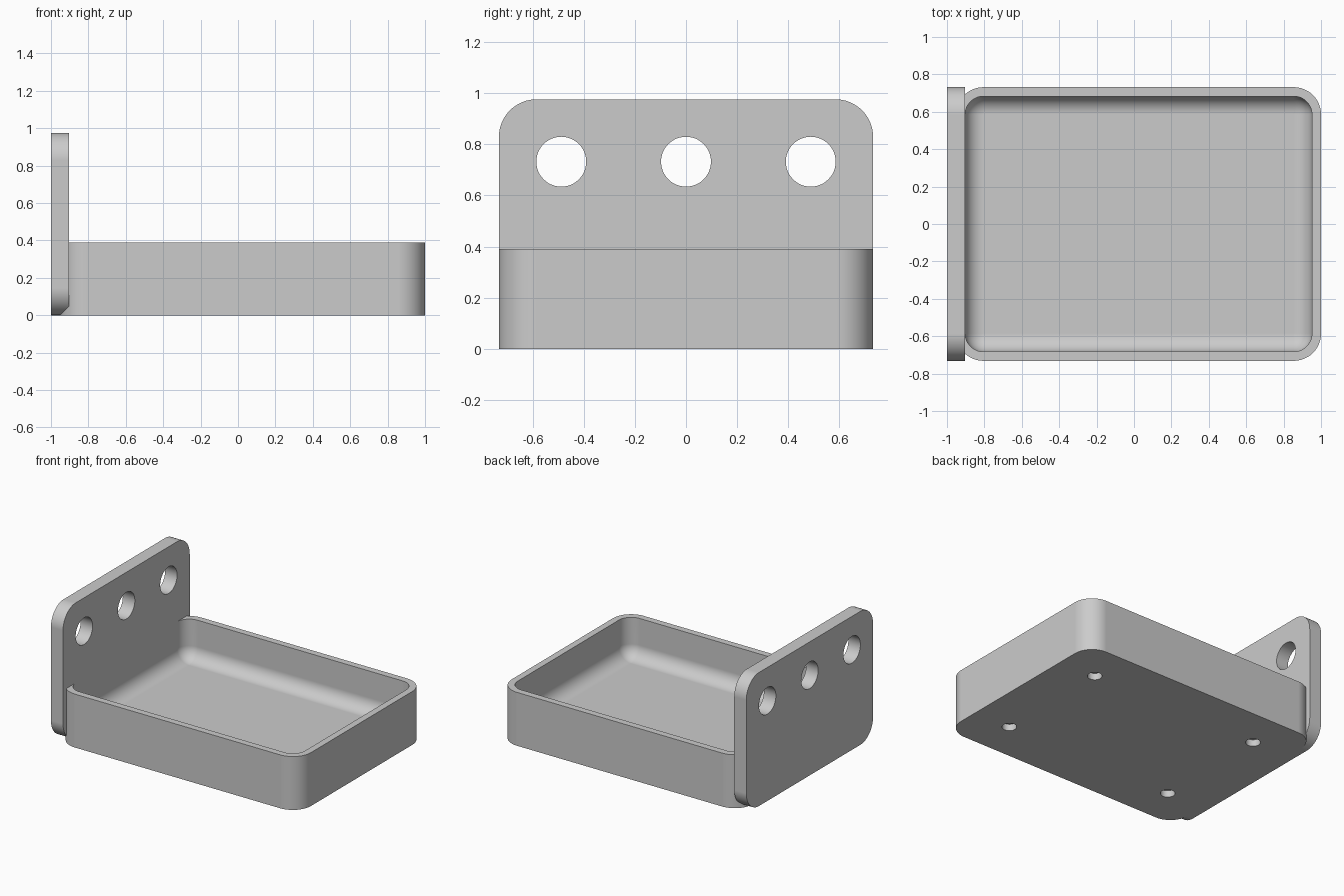
import bpy, bmesh
from math import sin, cos, pi
from mathutils import Matrix

if "Cube" in bpy.data.objects:
    bpy.data.objects.remove(bpy.data.objects["Cube"], do_unlink=True)

U = 2 / 41                      # one design unit: the model is 41 long
SEG = 12                        # segments per rounded corner

grey = bpy.data.materials.new("light grey")
grey.use_nodes = True
grey.diffuse_color = (0.6, 0.6, 0.6, 1)
grey.node_tree.nodes["Principled BSDF"].inputs["Base Color"].default_value = (0.6, 0.6, 0.6, 1)


def rounded_rect(hx, hy, r):
    """Counter-clockwise outline of a rectangle with rounded corners."""
    pts = []
    for k, (sx, sy) in enumerate([(1, 1), (-1, 1), (-1, -1), (1, -1)]):
        for i in range(SEG + 1):
            a = (k + i / SEG) * pi / 2
            pts.append((sx * (hx - r) + r * cos(a), sy * (hy - r) + r * sin(a)))
    return pts


def loft(name, sections, matrix):
    """Skin a stack of (half x, half y, radius, z) sections and cap the ends."""
    bm = bmesh.new()
    rings = [[bm.verts.new((x, y, z)) for x, y in rounded_rect(hx, hy, r)]
             for hx, hy, r, z in sections]
    n = len(rings[0])
    for a, b in zip(rings, rings[1:]):
        for i in range(n):
            j = (i + 1) % n
            bm.faces.new((a[i], a[j], b[j], b[i]))
    bm.faces.new(rings[0][::-1])
    bm.faces.new(rings[-1])
    bmesh.ops.remove_doubles(bm, verts=bm.verts, dist=1e-4)
    bmesh.ops.recalc_face_normals(bm, faces=bm.faces)
    bm.transform(matrix)
    mesh = bpy.data.meshes.new(name)
    bm.to_mesh(mesh)
    bm.free()
    mesh.materials.append(grey)
    obj = bpy.data.objects.new(name, mesh)
    bpy.context.collection.objects.link(obj)
    return obj


def drill(obj, centres, radius, depth, axis_rotation):
    """Cut round holes into obj with one hidden cutter."""
    bm = bmesh.new()
    for c in centres:
        bmesh.ops.create_cone(bm, cap_ends=True, segments=48, radius1=radius,
                              radius2=radius, depth=depth,
                              matrix=Matrix.Translation(c) @ axis_rotation)
    mesh = bpy.data.meshes.new(obj.name + "_hole_cutter")
    bm.to_mesh(mesh)
    bm.free()
    mesh.materials.append(grey)
    cutter = bpy.data.objects.new(mesh.name, mesh)
    bpy.context.collection.objects.link(cutter)
    cutter.hide_render = True
    cutter.hide_set(True)
    mod = obj.modifiers.new("holes", "BOOLEAN")
    mod.operation = "DIFFERENCE"
    mod.solver = "EXACT"
    mod.object = cutter
    # bake the holes in, then remove the cutter
    bpy.context.view_layer.objects.active = obj
    bpy.ops.object.modifier_apply(modifier=mod.name)
    bpy.data.objects.remove(cutter, do_unlink=True)


def finish(obj):
    """Smooth the rounds and keep the flats flat."""
    bpy.ops.object.select_all(action="DESELECT")
    obj.select_set(True)
    bpy.context.view_layer.objects.active = obj
    bpy.ops.object.shade_smooth_by_angle(angle=pi / 6)
    mod = obj.modifiers.new("flat faces", "WEIGHTED_NORMAL")
    mod.keep_sharp = True


# Tray: outer wall, rim, inner wall and filleted floor
tray_x = U / 2
hx, hy, height, fillet = 19.5 * U + U / 2, 15 * U, 8 * U, 2 * U
sections = [(hx, hy, 3 * U, 0), (hx, hy, 3 * U, height),
            (hx - U, hy - U, fillet, height)]
for i in range(SEG + 1):
    a = i / SEG * pi / 2
    inset = fillet * (1 - cos(a))
    sections.append((hx - U - inset, hy - U - inset, fillet - inset,
                     2 * U + fillet * (1 - sin(a))))
tray = loft("tray", sections, Matrix.Translation((tray_x, 0, 0)))

# Shallow round recesses under the tray
foot = [(tray_x + sx * (hx - 6 * U), sy * (hy - 6 * U), 0)
        for sx in (-1, 1) for sy in (-1, 1)]
drill(tray, foot, U, 2 * U, Matrix.Identity(4))
finish(tray)

# Upright mounting plate, its outline turned to face along x
turn = Matrix(((0, 0, 1, 0), (1, 0, 0, 0), (0, 1, 0, 0), (0, 0, 0, 1)))
plate = loft("mounting_plate",
             [(15 * U, 10 * U, 3 * U, -U), (15 * U, 10 * U, 3 * U, U)],
             Matrix.Translation((-1 + U, 0, 10 * U)) @ turn)
holes = [(-1 + U, y * U, 15 * U) for y in (-10, 0, 10)]
drill(plate, holes, 2 * U, 4 * U, Matrix.Rotation(pi / 2, 4, "Y"))
finish(plate)
